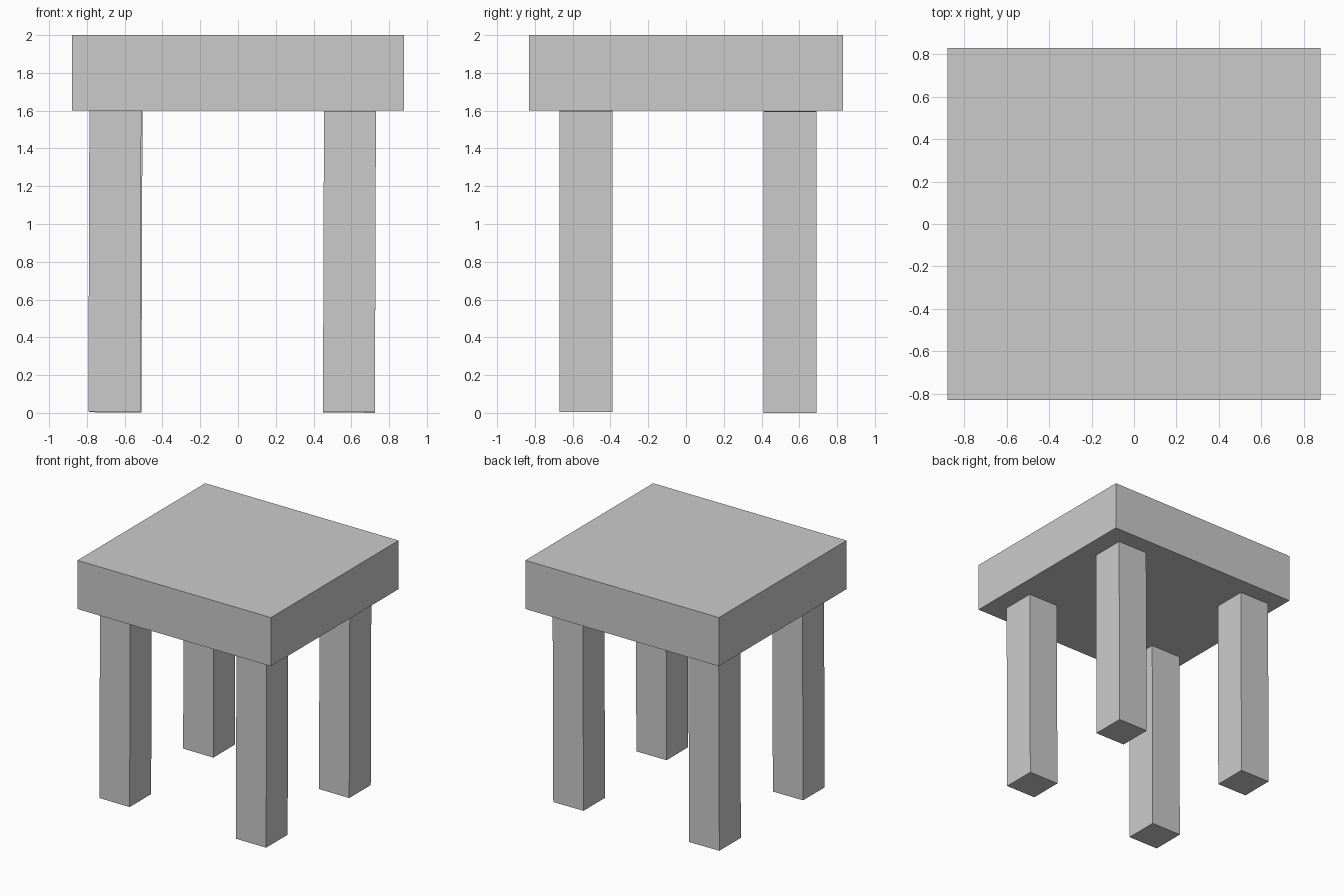
import bpy
import math

if "Cube" in bpy.data.objects:
    bpy.data.objects.remove(bpy.data.objects["Cube"])


def box(name, centre, size, tilt=0.0):
    bpy.ops.mesh.primitive_cube_add(size=1, location=centre, rotation=(0, tilt, 0))
    obj = bpy.context.object
    obj.name = name
    obj.scale = size
    bpy.ops.object.transform_apply(location=False, rotation=True, scale=True)
    return obj


# Thick square seat
box("seat", (0, 0, 1.8), (1.76, 1.66, 0.4))

# Four square legs, leaning very slightly to the side
TILT = math.radians(0.2)
legs = {
    "front_left_leg": (-0.652, -0.53, 0.804),
    "front_right_leg": (0.59, -0.53, 0.802),
    "back_left_leg": (-0.646, 0.55, 0.80),
    "back_right_leg": (0.59, 0.55, 0.798),
}
for name, centre in legs.items():
    box(name, centre, (0.275, 0.28, 1.594), TILT)
